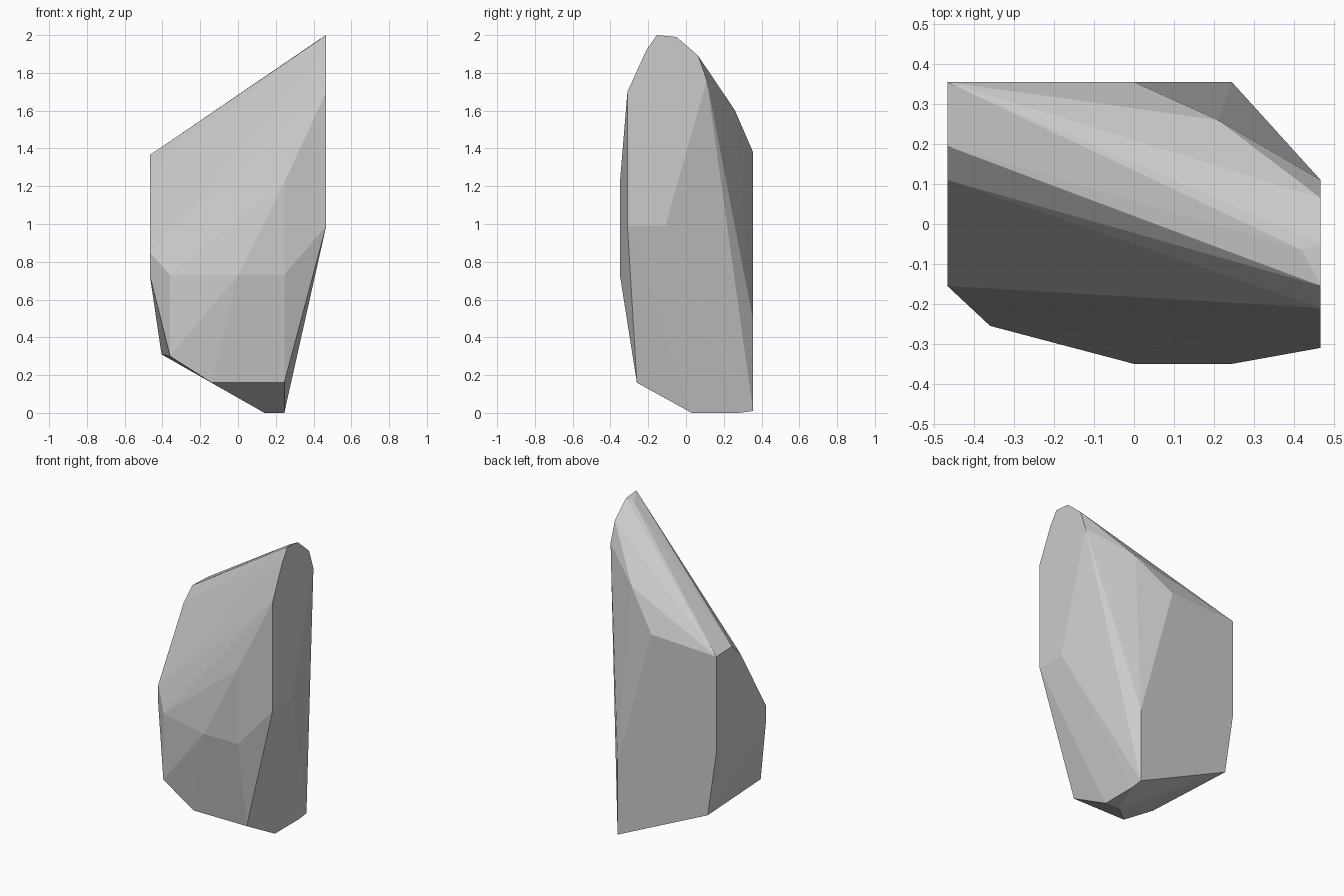
import bpy, bmesh, math

if "Cube" in bpy.data.objects:
    bpy.data.objects.remove(bpy.data.objects["Cube"])

# Corner rings of the boulder
right_side = [(-0.31, 0.99), (-0.31, 1.70), (-0.21, 1.92), (-0.155, 2.0),
              (-0.05, 1.99), (0.065, 1.89), (0.11, 1.76), (-0.11, 0.99)]
left_side = [(0.355, 0.73), (0.355, 1.36), (0.195, 1.365), (0.11, 1.29),
             (-0.155, 0.85), (-0.155, 0.73)]
front = [(-0.36, -0.255, 0.30), (-0.36, -0.255, 0.73), (0, -0.35, 0.73),
         (0.245, -0.35, 0.73), (0.245, -0.35, 1.22)]
back = [(-0.405, 0.355, 0.31), (0, 0.355, 1.38), (0.245, 0.355, 0.49),
        (0.21, 0.26, 1.60), (0.245, 0.355, 0.01)]
bottom = [(-0.14, -0.26, 0.16), (0.245, -0.26, 0.16), (0.245, 0.03, 0),
          (0.14, 0.03, 0), (0.245, 0.28, 0)]
crest = [(0.42, -0.065, 1.97)]

points = [(0.467, y, z) for y, z in right_side]
points += [(-0.467, y, z) for y, z in left_side]
points += front + back + bottom + crest

# Faceted stone wrapped around the corners
bm = bmesh.new()
for p in points:
    bm.verts.new(p)
hull = bmesh.ops.convex_hull(bm, input=bm.verts)
loose = {g for g in hull["geom_interior"] + hull["geom_unused"]
         if isinstance(g, bmesh.types.BMVert)}
bmesh.ops.delete(bm, geom=list(loose), context='VERTS')
bmesh.ops.dissolve_limit(bm, angle_limit=math.radians(0.5),
                         verts=bm.verts, edges=bm.edges)
bmesh.ops.recalc_face_normals(bm, faces=bm.faces)
mesh = bpy.data.meshes.new("boulder")
bm.to_mesh(mesh)
bm.free()

# Stone colour
stone = bpy.data.materials.new("stone_grey")
stone.diffuse_color = (0.6, 0.6, 0.6, 1)
stone.use_nodes = True
stone.node_tree.nodes["Principled BSDF"].inputs["Base Color"].default_value = stone.diffuse_color
mesh.materials.append(stone)
boulder = bpy.data.objects.new("boulder", mesh)
bpy.context.collection.objects.link(boulder)
